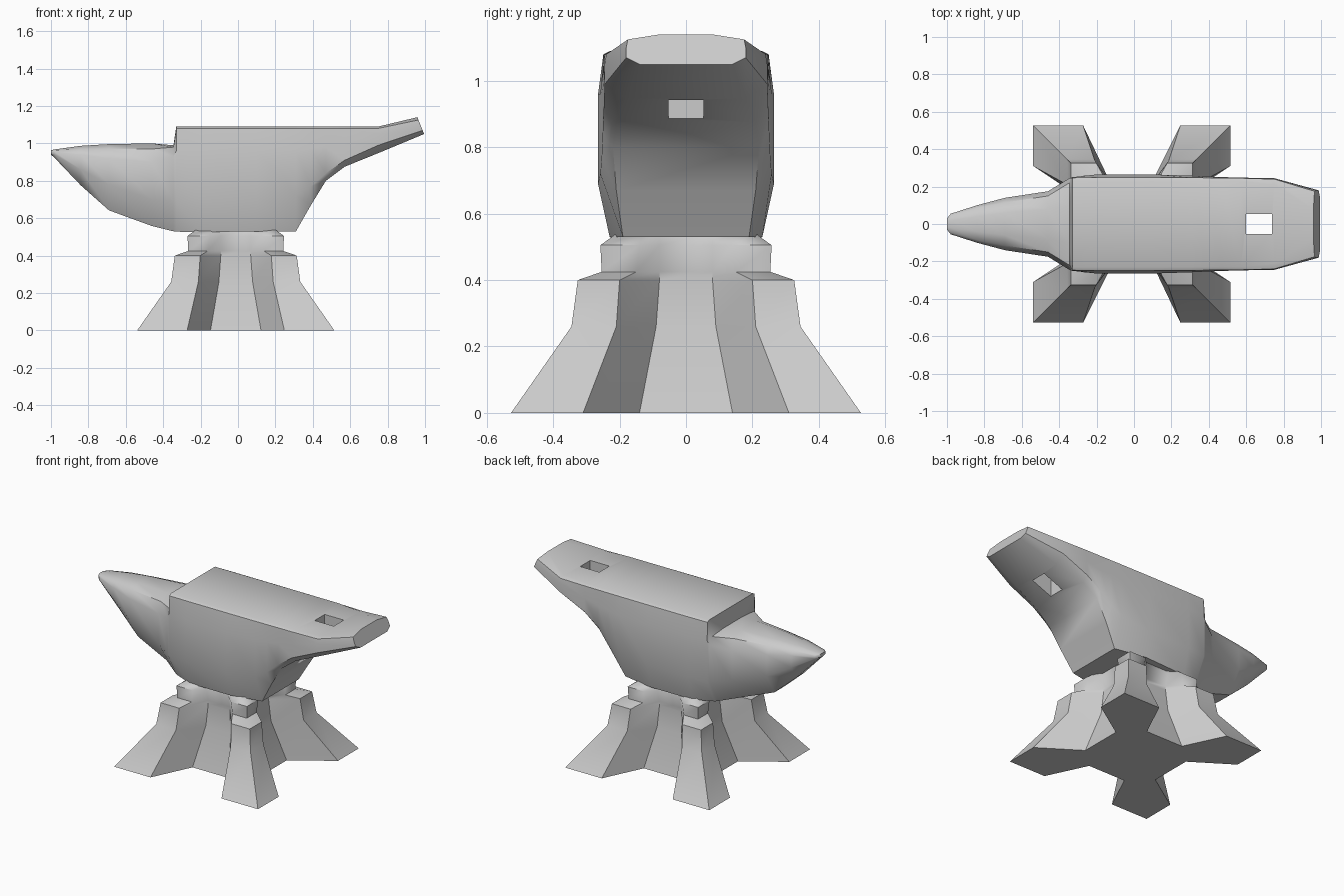
import bpy, bmesh, math

if "Cube" in bpy.data.objects:
    bpy.data.objects.remove(bpy.data.objects["Cube"])


def loft(name, rings, angle=50):
    """Skin a list of equal-length closed rings and cap both ends."""
    bm = bmesh.new()
    loops = [[bm.verts.new(p) for p in ring] for ring in rings]
    n = len(loops[0])
    for a, b in zip(loops, loops[1:]):
        for i in range(n):
            j = (i + 1) % n
            bm.faces.new((a[i], a[j], b[j], b[i]))
    bm.faces.new(loops[0])
    bm.faces.new(loops[-1])
    bmesh.ops.recalc_face_normals(bm, faces=bm.faces)
    mesh = bpy.data.meshes.new(name)
    bm.to_mesh(mesh)
    bm.free()
    ob = bpy.data.objects.new(name, mesh)
    bpy.context.collection.objects.link(ob)
    activate(ob)
    bpy.ops.object.shade_smooth_by_angle(angle=math.radians(angle))
    return ob


def activate(ob):
    bpy.ops.object.select_all(action='DESELECT')
    ob.select_set(True)
    bpy.context.view_layer.objects.active = ob


# Four-footed base: star-shaped rings made from one mirrored quadrant
def star(z, c, end_x, end_y, valley_x, valley_y):
    q = [valley_x, (c, end_x), (c, c), (end_y, c), valley_y]
    pts = (q + [(-x, y) for x, y in reversed(q)]
           + [(-x, -y) for x, y in q] + [(x, -y) for x, y in reversed(q)])
    return [(x - 0.012, y, z) for x, y in pts]


loft("anvil_base", [
    star(0.00, 0.527, 0.31, 0.26, (0.27, 0.14), (0.135, 0.265)),
    star(0.26, 0.345, 0.21, 0.20, (0.19, 0.09), (0.09, 0.19)),
    star(0.40, 0.326, 0.20, 0.19, (0.18, 0.08), (0.08, 0.18)),
    star(0.425, 0.254, 0.15, 0.15, (0.18, 0.08), (0.08, 0.18)),
    star(0.505, 0.258, 0.14, 0.14, (0.20, 0.08), (0.08, 0.20)),
    star(0.54, 0.21, 0.13, 0.13, (0.18, 0.08), (0.08, 0.18)),
])


# Horn, body and heel: cross-sections along x
# (x, bottom half-width, bottom z, side half-width, side low z, side high z,
#  shoulder half-width, shoulder z, top half-width, top z)
stations = [
    (-1.00, .015, .940, .030, .945, .955, .025, .960, .015, .963),
    (-0.98, .025, .922, .055, .940, .955, .045, .963, .02, .968),
    (-0.84, .04, .775, .100, .86, .94, .085, .97, .04, .987),
    (-0.69, .06, .642, .140, .78, .92, .115, .97, .06, .996),
    (-0.46, .09, .558, .175, .70, .90, .150, .97, .08, 1.00),
    (-0.345, .16, .53, .245, .69, .93, .220, .98, .10, .99),
    (-0.33, .17, .528, .250, .69, .96, .247, 1.08, .23, 1.09),
    (-0.20, .22, .525, .265, .69, .96, .249, 1.08, .23, 1.09),
    (0.10, .23, .53, .265, .69, .96, .249, 1.08, .23, 1.09),
    (0.31, .19, .53, .258, .72, .96, .248, 1.08, .23, 1.09),
    (0.39, .21, .67, .254, .77, .97, .247, 1.08, .23, 1.09),
    (0.47, .22, .80, .251, .84, .98, .246, 1.08, .23, 1.09),
    (0.57, .21, .875, .248, .91, 1.00, .245, 1.08, .23, 1.09),
    (0.75, .18, .948, .245, .99, 1.05, .240, 1.08, .21, 1.09),
    (0.995, .14, 1.05, .180, 1.07, 1.10, .175, 1.125, .08, 1.14),
]


def section(s):
    x, b, zb, w, zl, zh, sw, zs, t, zt = s
    half = [(b, zb), (w, zl), (w, zh), (sw, zs), (t, zt)]
    lean = 0.4 if x > 0.9 else 0          # heel end face leans back
    pts = half + [(-y, z) for y, z in reversed(half)]
    return [(x - lean * (z - zb), y, z) for y, z in pts]


body = loft("anvil_body", [section(s) for s in stations], 42)

# Square tool hole through the heel
bpy.ops.mesh.primitive_cube_add(size=1, location=(0.668, 0, 1.0))
cutter = bpy.context.object
cutter.name = "hole_cutter"
cutter.scale = (0.14, 0.105, 0.6)
cutter.hide_render = True
cut = body.modifiers.new("square_hole", 'BOOLEAN')
cut.operation = 'DIFFERENCE'
cut.solver = 'EXACT'
cut.object = cutter
activate(body)
bpy.ops.object.modifier_move_to_index(modifier=cut.name, index=0)
bpy.ops.object.modifier_apply(modifier=cut.name)
bpy.data.objects.remove(cutter)
bpy.ops.object.shade_smooth_by_angle(angle=math.radians(42))
